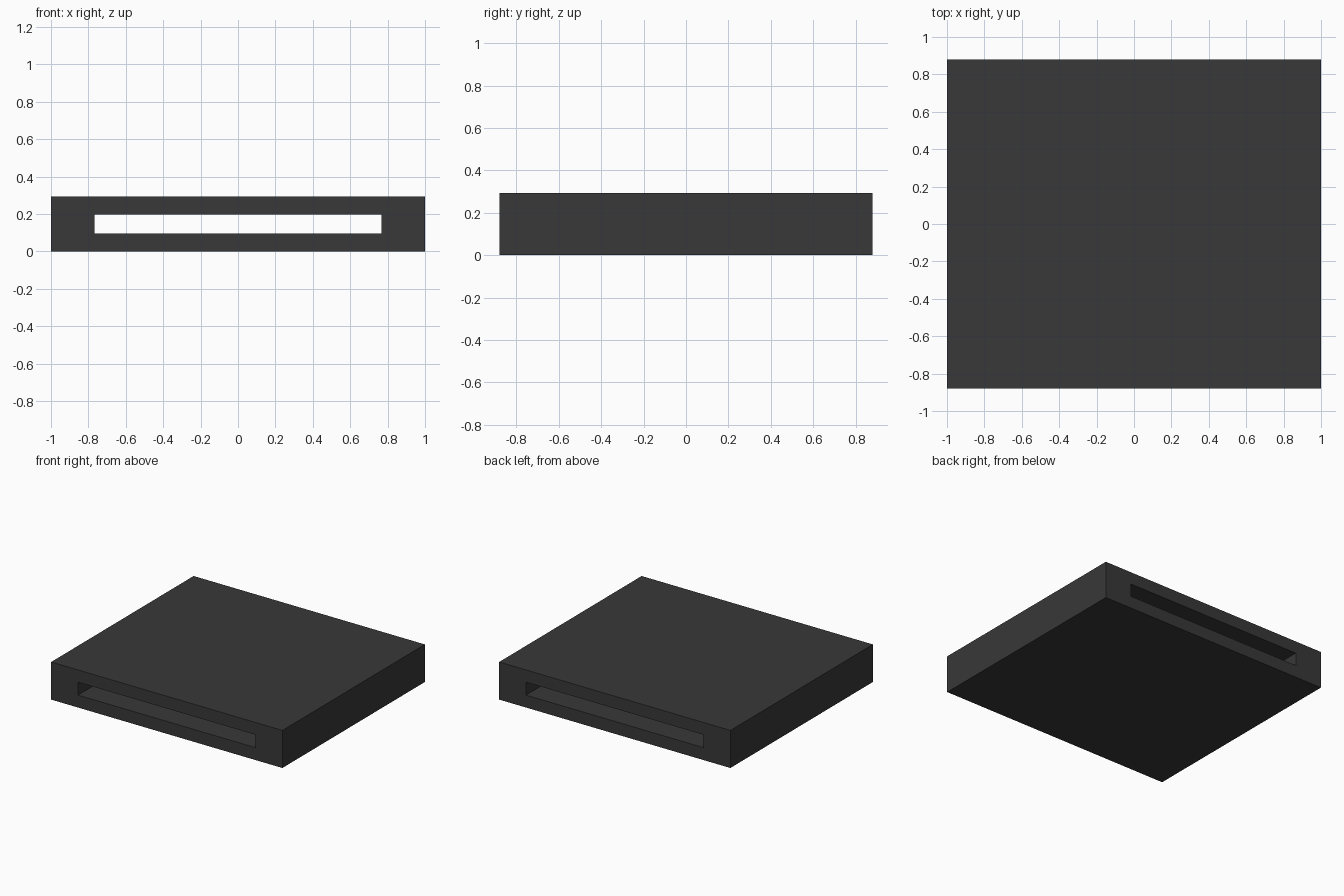
import bpy, bmesh

if "Cube" in bpy.data.objects:
    bpy.data.objects.remove(bpy.data.objects["Cube"])

HALF_DEPTH = 0.88


def rect(half_width, bottom, top):
    return [(-half_width, bottom), (half_width, bottom),
            (half_width, top), (-half_width, top)]


# Rectangular block with a slot running straight through from front to back
outer = rect(1.0, 0.0, 0.294)
slot = rect(0.767, 0.097, 0.198)

bm = bmesh.new()
rings = [[bm.verts.new((x, y, z)) for x, z in profile]
         for profile, y in ((outer, -HALF_DEPTH), (outer, HALF_DEPTH),
                            (slot, HALF_DEPTH), (slot, -HALF_DEPTH))]

# Join the rings in a closed cycle: outside, back rim, slot walls, front rim
for k in range(4):
    a, b = rings[k], rings[(k + 1) % 4]
    for i in range(4):
        j = (i + 1) % 4
        bm.faces.new((a[i], a[j], b[j], b[i]))
bmesh.ops.recalc_face_normals(bm, faces=bm.faces)

mesh = bpy.data.meshes.new("slotted_block")
bm.to_mesh(mesh)
bm.free()
block = bpy.data.objects.new("slotted_block", mesh)
bpy.context.collection.objects.link(block)

# Dark charcoal colour
charcoal = bpy.data.materials.new("charcoal")
charcoal.diffuse_color = (0.04, 0.04, 0.04, 1.0)
charcoal.use_nodes = True
charcoal.node_tree.nodes["Principled BSDF"].inputs["Base Color"].default_value = charcoal.diffuse_color
mesh.materials.append(charcoal)
